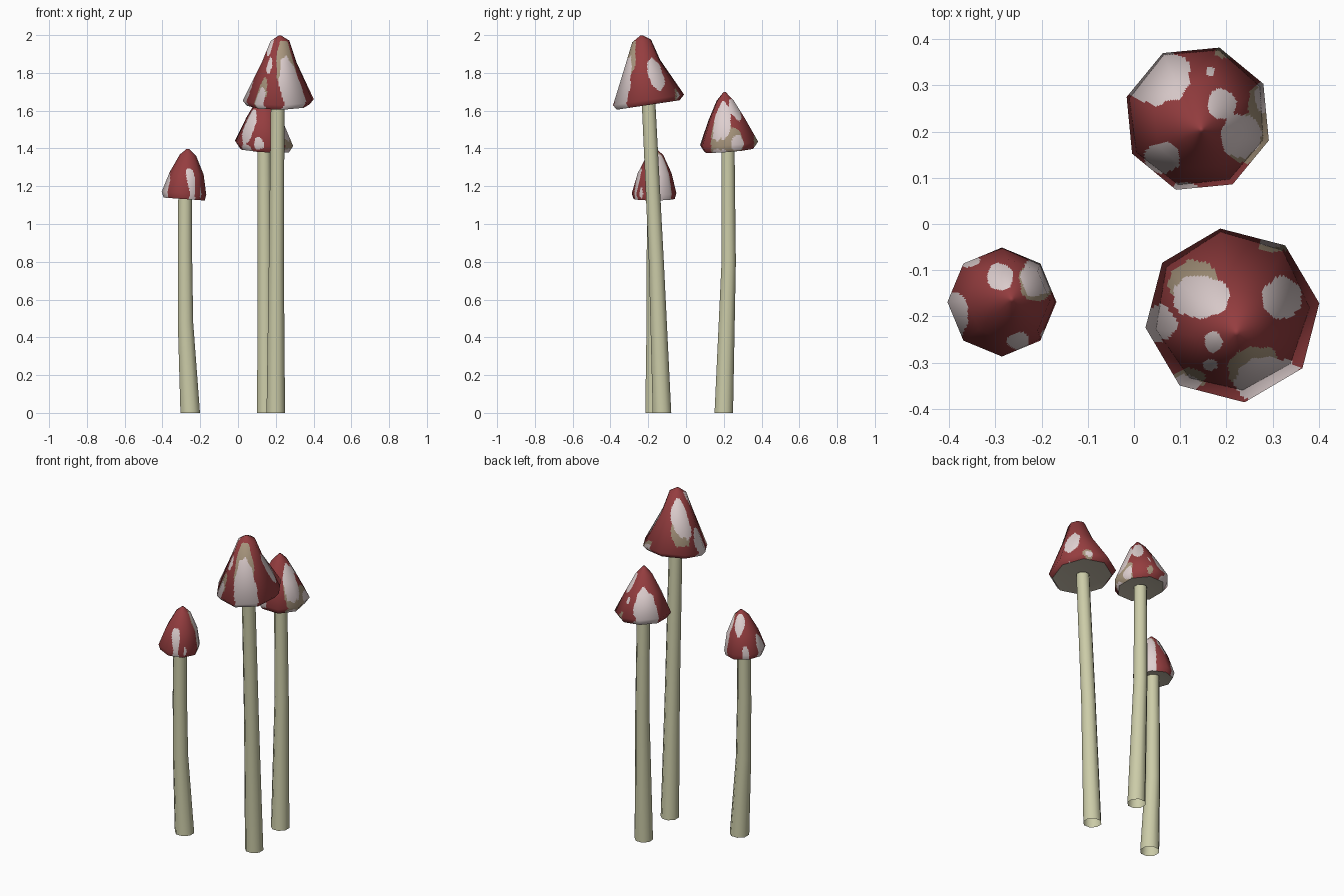
import bpy
from math import sin, cos, pi, radians
from mathutils import Vector

cube = bpy.data.objects.get("Cube")
if cube:
    bpy.data.objects.remove(cube)


def material(name, rgb):
    m = bpy.data.materials.new(name)
    m.use_nodes = True
    m.diffuse_color = (*rgb, 1)
    bsdf = m.node_tree.nodes["Principled BSDF"]
    bsdf.inputs["Base Color"].default_value = (*rgb, 1)
    bsdf.inputs["Roughness"].default_value = 0.8
    return m


RED = material("cap red", (0.30, 0.047, 0.05))
WHITE = material("spot white", (0.74, 0.63, 0.63))
TAN = material("spot edge tan", (0.40, 0.31, 0.21))
GILL = material("gill beige", (0.50, 0.45, 0.36))
STEM = material("stem cream", (0.60, 0.60, 0.39))

SIDES = 8     # coarse sides of caps and stems
FINE = 16     # painted cells along each cap side
CELL = 0.007  # height of a painted cell


def make_object(name, verts, faces, mats):
    mesh = bpy.data.meshes.new(name)
    mesh.from_pydata(verts, [], faces)
    for m in mats:
        mesh.materials.append(m)
    for p in mesh.polygons:
        p.use_smooth = True
    obj = bpy.data.objects.new(name, mesh)
    bpy.context.collection.objects.link(obj)
    return obj


def bridge(rows, n):
    """Quads joining consecutive closed rows of n vertices."""
    return [(r * n + i, r * n + (i + 1) % n, (r + 1) * n + (i + 1) % n, (r + 1) * n + i)
            for r in range(rows - 1) for i in range(n)]


def ring(center, radius, turn, tilt=(0, 0)):
    pts = []
    for i in range(SIDES):
        a = 2 * pi * i / SIDES + turn
        dx, dy = radius * cos(a), radius * sin(a)
        pts.append(Vector(center) + Vector((dx, dy, tilt[0] * dx + tilt[1] * dy)))
    return pts


def split_sides(points):
    """Straight subdivision of each side, so the outline stays eight-sided."""
    return [points[i].lerp(points[(i + 1) % SIDES], k / FINE)
            for i in range(SIDES) for k in range(FINE)]


def inside(p, spots):
    wobble = 1 + 0.16 * sin(110 * p.x + 70 * p.y) * sin(95 * p.y - 40 * p.x + 1)
    return any(((p.x - x) / rx) ** 2 + ((p.y - y) / ry) ** 2 < wobble
               for x, y, rx, ry in spots)


def make_cap(name, rings, turn, tilt, white, tan):
    # coarse rings and their soft normals
    coarse = [ring(c, r, turn, tilt) for c, r in rings]
    normals = []
    for k in range(len(rings)):
        row = []
        for i in range(SIDES):
            along = Vector((0, 0, 0))
            for a, b in ((k - 1, k), (k, k + 1)):
                if a >= 0 and b < len(rings):
                    along += (coarse[b][i] - coarse[a][i]).normalized()
            around = coarse[k][(i + 1) % SIDES] - coarse[k][i - 1]
            row.append(around.cross(along).normalized())
        normals.append(row)
    # fine painted grid lying on the coarse surface
    verts, norms = [], []
    n = SIDES * FINE
    for k in range(len(rings) - 1):
        steps = max(2, round((coarse[k + 1][0] - coarse[k][0]).length / CELL))
        lo, hi = split_sides(coarse[k]), split_sides(coarse[k + 1])
        nlo, nhi = split_sides(normals[k]), split_sides(normals[k + 1])
        last = k == len(rings) - 2
        for s in range(steps + (1 if last else 0)):
            t = s / steps
            verts += [a.lerp(b, t) for a, b in zip(lo, hi)]
            norms += [a.lerp(b, t).normalized() for a, b in zip(nlo, nhi)]
    rows = len(verts) // n
    faces = bridge(rows, n) + [tuple(range((rows - 1) * n, rows * n))]
    cap = make_object(name + "_cap", verts, faces, [RED, WHITE, TAN])
    for p in cap.data.polygons:
        p.material_index = 1 if inside(p.center, white) else 2 if inside(p.center, tan) else 0
    cap.data.normals_split_custom_set_from_vertices(norms)

    # gills: shallow hollow under the cap
    center = Vector(rings[0][0]) + Vector((0, 0, 0.02))
    disc = [(i, SIDES, (i + 1) % SIDES) for i in range(SIDES)]
    gills = make_object(name + "_gills", coarse[0] + [center], [f[::-1] for f in disc][:], [GILL])
    for p in gills.data.polygons:
        p.flip()


def make_stem(name, path):
    verts = [v for c, r in path for v in ring(c, r, pi / SIDES)]
    make_object(name + "_stem", verts, bridge(len(path), SIDES), [STEM])


# tall mushroom
make_stem("tall", [((0.2, -0.127, 0), 0.053), ((0.203, -0.157, 0.8), 0.043),
                   ((0.21, -0.198, 1.64), 0.039)])
make_cap("tall",
         [((0.213, -0.2, 1.63), 0.168), ((0.213, -0.198, 1.657), 0.19),
          ((0.217, -0.229, 1.855), 0.093), ((0.222, -0.235, 1.97), 0.05),
          ((0.222, -0.236, 1.998), 0.006)],
         radians(8), (0, 0.15),
         [(0.145, -0.157, 0.064, 0.046), (0.05, -0.215, 0.042, 0.04),
          (0.32, -0.16, 0.042, 0.045), (0.295, -0.34, 0.08, 0.052),
          (0.172, -0.255, 0.02, 0.023), (0.165, -0.305, 0.017, 0.012),
          (0.11, -0.345, 0.035, 0.018), (0.3, -0.04, 0.028, 0.01)],
         [(0.13, -0.13, 0.055, 0.05), (0.265, -0.315, 0.06, 0.05),
          (0.12, -0.335, 0.035, 0.022), (0.3, -0.045, 0.034, 0.016)])

# middle mushroom
make_stem("middle", [((0.15, 0.2, 0), 0.053), ((0.142, 0.226, 0.8), 0.041),
                     ((0.138, 0.222, 1.4), 0.038)])
make_cap("middle",
         [((0.139, 0.226, 1.39), 0.135), ((0.138, 0.228, 1.427), 0.161),
          ((0.14, 0.215, 1.555), 0.1), ((0.145, 0.206, 1.655), 0.046),
          ((0.146, 0.204, 1.698), 0.006)],
         radians(28), (-0.07, 0.08),
         [(0.05, 0.32, 0.075, 0.06), (0.19, 0.26, 0.03, 0.034),
          (0.165, 0.33, 0.01, 0.01), (0.232, 0.192, 0.045, 0.047),
          (0.062, 0.143, 0.039, 0.033), (0.285, 0.275, 0.023, 0.035),
          (0.11, 0.078, 0.03, 0.012)],
         [(0.245, 0.187, 0.052, 0.054), (0.275, 0.26, 0.028, 0.045),
          (0.2, 0.373, 0.026, 0.014)])

# small mushroom
make_stem("small", [((-0.253, -0.164, 0), 0.056), ((-0.278, -0.168, 0.48), 0.044),
                    ((-0.281, -0.17, 0.85), 0.041), ((-0.28, -0.17, 1.16), 0.039)])
make_cap("small",
         [((-0.285, -0.169, 1.132), 0.109), ((-0.286, -0.169, 1.163), 0.118),
          ((-0.272, -0.166, 1.268), 0.09), ((-0.265, -0.163, 1.365), 0.043),
          ((-0.265, -0.163, 1.398), 0.006)],
         0, (-0.07, 0),
         [(-0.29, -0.115, 0.027, 0.03), (-0.21, -0.115, 0.036, 0.042),
          (-0.385, -0.195, 0.025, 0.05), (-0.25, -0.253, 0.025, 0.019),
          (-0.365, -0.08, 0.03, 0.014), (-0.185, -0.24, 0.016, 0.014)],
         [(-0.21, -0.12, 0.04, 0.046)])
